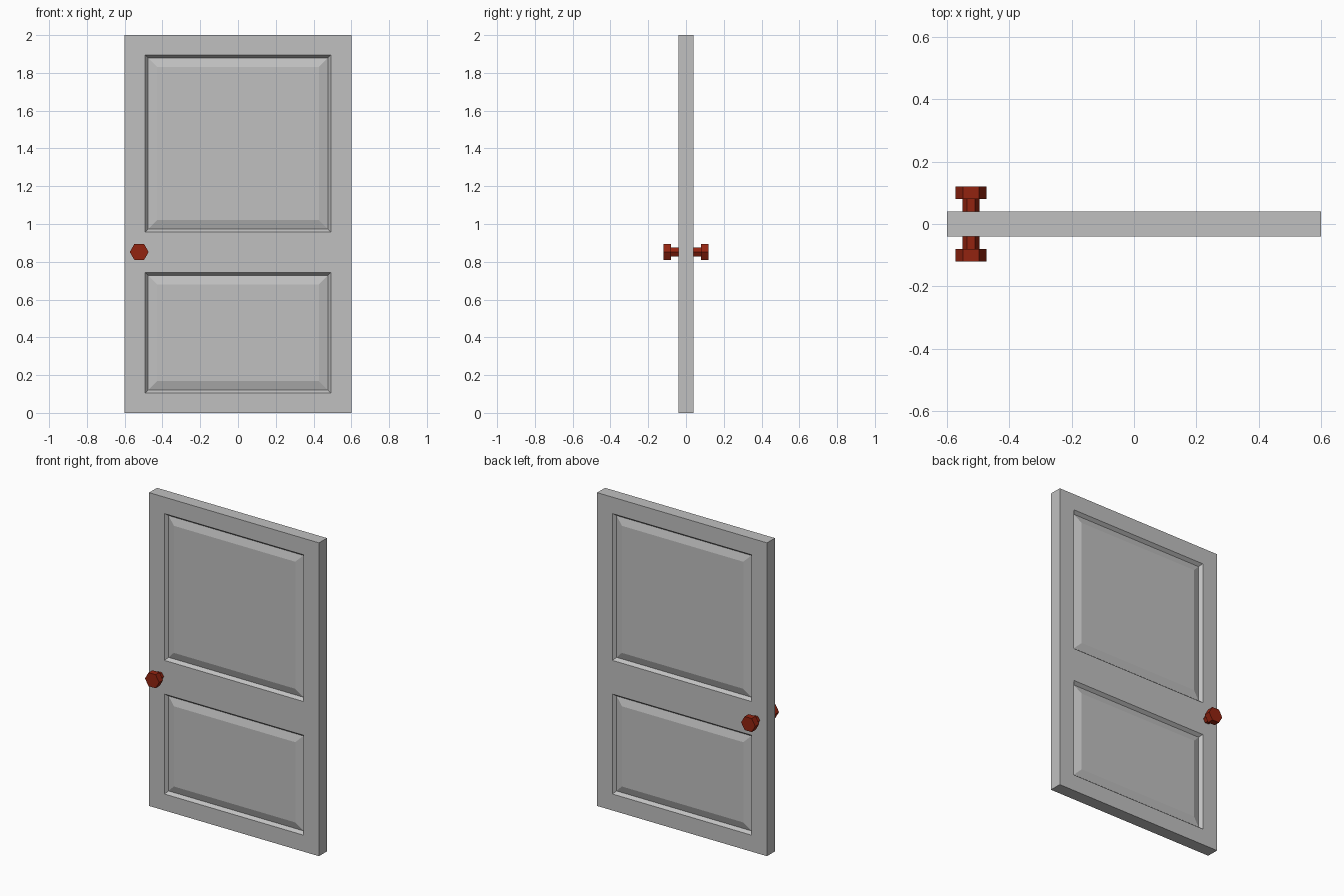
import bpy, bmesh, math
from mathutils import Matrix

cube = bpy.data.objects.get("Cube")
if cube:
    bpy.data.objects.remove(cube, do_unlink=True)


def material(name, rgb):
    m = bpy.data.materials.new(name)
    m.use_nodes = True
    m.diffuse_color = (*rgb, 1)
    m.node_tree.nodes["Principled BSDF"].inputs["Base Color"].default_value = (*rgb, 1)
    return m


def add_object(name, bm, mat):
    bmesh.ops.recalc_face_normals(bm, faces=bm.faces)
    mesh = bpy.data.meshes.new(name)
    bm.to_mesh(mesh)
    bm.free()
    mesh.materials.append(mat)
    obj = bpy.data.objects.new(name, mesh)
    bpy.context.collection.objects.link(obj)
    return obj


grey = material("door grey", (0.53, 0.53, 0.53))
red = material("knob red", (0.29, 0.017, 0.005))

# Door slab, sliced along the panel borders
bm = bmesh.new()
bmesh.ops.create_cube(bm, size=1, matrix=Matrix.Translation((0, 0, 1)) @ Matrix.Diagonal((1.2, 0.08, 2, 1)))
cuts = [((x, 0, 0), (1, 0, 0)) for x in (-0.492, 0.492)]
cuts += [((0, 0, z), (0, 0, 1)) for z in (0.105, 0.743, 0.958, 1.895)]
for co, no in cuts:
    bmesh.ops.bisect_plane(bm, geom=bm.verts[:] + bm.edges[:] + bm.faces[:], plane_co=co, plane_no=no)

# Both faces: sloped groove wall, then a raised bevelled field
bm.normal_update()
panels = []
for f in bm.faces:
    c = f.calc_center_median()
    if abs(f.normal.y) > 0.9 and abs(c.x) < 0.4 and (0.105 < c.z < 0.743 or 0.958 < c.z < 1.895):
        panels.append(f)
for thickness, depth in ((0.016, -0.02), (0.047, 0.015)):
    bmesh.ops.inset_individual(bm, faces=panels, thickness=thickness, depth=depth, use_even_offset=True)
add_object("door_panel", bm, grey)

# Hexagonal knobs with stems, front and back
for side, sign in (("front", -1), ("back", 1)):
    for part, radius, start, end in (("stem", 0.027, 0.035, 0.08), ("knob", 0.05, 0.08, 0.12)):
        bm = bmesh.new()
        place = Matrix.Translation((-0.523, sign * (start + end) / 2, 0.852))
        turn = Matrix.Rotation(math.pi / 2, 4, "X") @ Matrix.Rotation(math.pi / 2, 4, "Z")
        bmesh.ops.create_cone(bm, cap_ends=True, segments=6, radius1=radius, radius2=radius,
                              depth=end - start, matrix=place @ turn)
        add_object(side + "_" + part, bm, red)
